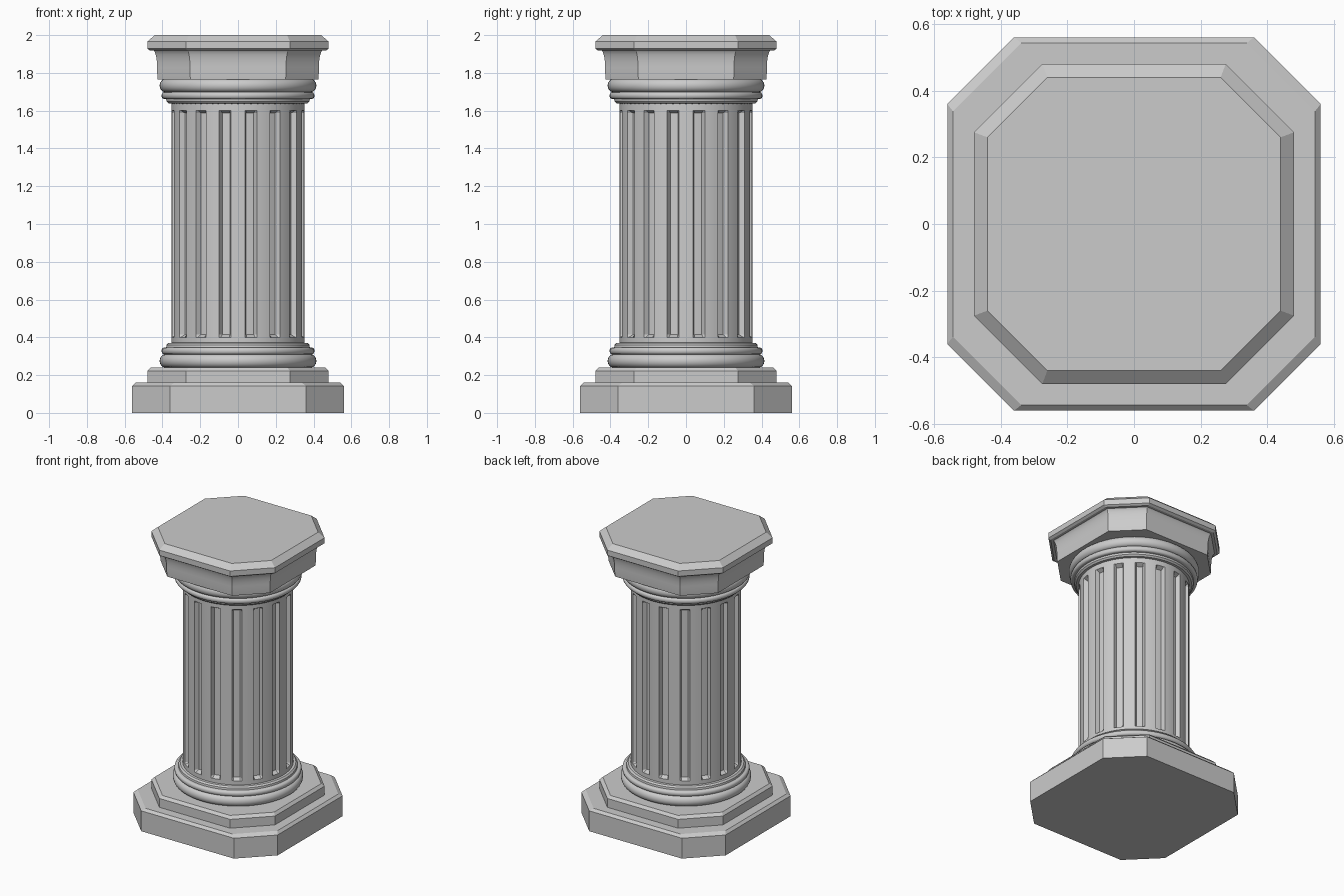
import bpy, math
from math import cos, sin, pi, radians

if "Cube" in bpy.data.objects:
    bpy.data.objects.remove(bpy.data.objects["Cube"])


def make(name, rings, smooth=None):
    """Skin a stack of equal-length vertex rings and cap both ends."""
    n = len(rings[0])
    verts = [v for r in rings for v in r]
    faces = [(i * n + j, i * n + (j + 1) % n, (i + 1) * n + (j + 1) % n, (i + 1) * n + j)
             for i in range(len(rings) - 1) for j in range(n)]
    faces.append(tuple(reversed(range(n))))
    faces.append(tuple(range(len(verts) - n, len(verts))))
    me = bpy.data.meshes.new(name)
    me.from_pydata(verts, [], faces)
    ob = bpy.data.objects.new(name, me)
    bpy.context.collection.objects.link(ob)
    if smooth:
        bpy.ops.object.select_all(action='DESELECT')
        ob.select_set(True)
        bpy.context.view_layer.objects.active = ob
        bpy.ops.object.shade_smooth_by_angle(angle=radians(smooth))
    return ob


def octagon(h, c, z):
    """Square of half width h, corners cut at c."""
    return [(x, y, z) for x, y in ((c, -h), (h, -c), (h, c), (c, h),
                                   (-c, h), (-h, c), (-h, -c), (-c, -h))]


def circle(r, z, n=64):
    return [(r * cos(2 * pi * i / n), r * sin(2 * pi * i / n), z) for i in range(n)]


def bulge(r, z, d, h, steps=8):
    """Half-round moulding points: radius r + d at mid height."""
    return [(r + d * cos(a), z + h * sin(a))
            for a in (-pi / 2 + pi * i / steps for i in range(steps + 1))]


# Stepped octagonal base
make("plinth", [octagon(.56, .36, 0), octagon(.56, .36, .143), octagon(.543, .338, .16)])
make("upper_step", [octagon(.48, .275, .155), octagon(.48, .275, .222), octagon(.463, .262, .24)])

# Round mouldings, mirrored from base to capital
profile = ([(.37, .235)] + bulge(.385, .275, .03, .035) + [(.392, .31)]
           + bulge(.392, .328, .013, .018, 6) + [(.38, .347), (.378, .36), (.368, .37), (.345, .372)])
make("base_moulding", [circle(r, z) for r, z in profile], 35)
make("neck_moulding", [circle(r, 2.008 - z) for r, z in reversed(profile)], 35)

# Fluted shaft: 16 recessed panels with sloped sides and ends
R, DEPTH, FLUTES = .352, .028, 16
columns = [(-11.25, 0), (-8.2, 0), (-5.2, 0), (-3.6, 1), (0, 1), (3.6, 1), (5.2, 0), (8.2, 0)]
rows = [(.33, 0), (.40, 0), (.415, 1), (1.587, 1), (1.602, 0), (1.68, 0)]
make("fluted_shaft", [
    [((R - DEPTH * deep * row) * cos(a), (R - DEPTH * deep * row) * sin(a), z)
     for k in range(FLUTES) for off, deep in columns
     for a in [radians(11.25 + 22.5 * k + off)]]
    for z, row in rows], 25)

# Octagonal capital: concave block and chamfered slab
cove = [octagon(.425, .252, 1.765), octagon(.428, .254, 1.80)]
for i in range(7):
    t = pi / 2 * i / 6
    cove.append(octagon(.428 + .027 * (1 - cos(t)), .254 + .018 * (1 - cos(t)), 1.83 + .095 * sin(t)))
make("capital_cove", cove, 35)
make("abacus", [octagon(.465, .27, 1.918), octagon(.48, .275, 1.928),
                octagon(.48, .275, 1.966), octagon(.44, .26, 2.0)])
